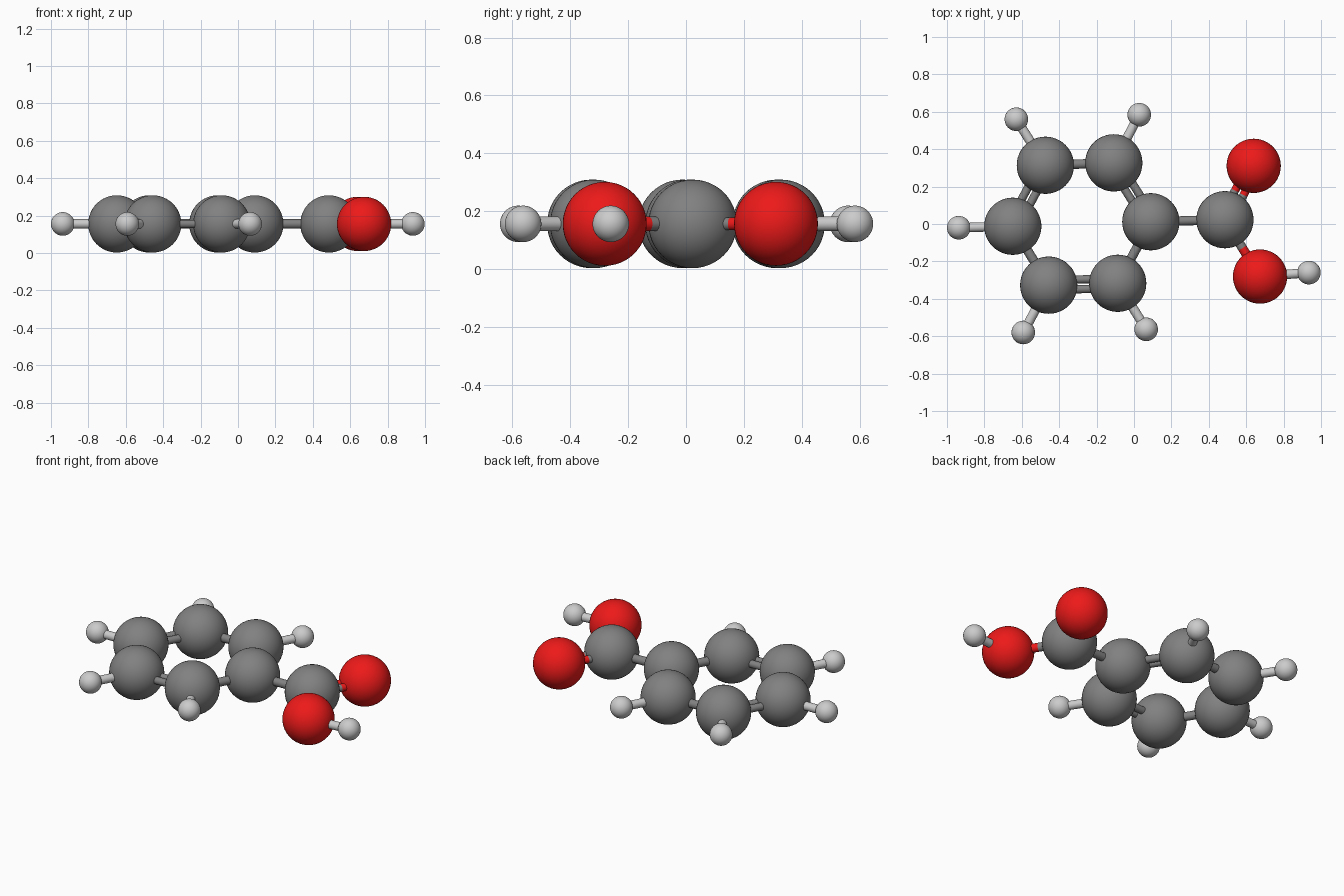
import bpy
from mathutils import Vector

if "Cube" in bpy.data.objects:
    bpy.data.objects.remove(bpy.data.objects["Cube"])

Z = 0.156  # height of the molecular plane


def material(name, rgb):
    m = bpy.data.materials.new(name)
    m.diffuse_color = (*rgb, 1)
    m.use_nodes = True
    m.node_tree.nodes["Principled BSDF"].inputs["Base Color"].default_value = m.diffuse_color
    return m


MATS = {"C": material("dark_grey", (0.22, 0.22, 0.22)),
        "O": material("red", (0.85, 0.01, 0.01)),
        "H": material("light_grey", (0.55, 0.55, 0.55))}
RADIUS = {"C": 0.153, "O": 0.145, "H": 0.063}
LABEL = {"C": "carbon", "O": "oxygen", "H": "hydrogen"}

# Atom centres: key -> element, x, y
ATOMS = {
    "ring_ipso": ("C", 0.09, 0.012),
    "ring_ortho_back": ("C", -0.108, 0.327),
    "ring_meta_back": ("C", -0.474, 0.314),
    "ring_para": ("C", -0.648, -0.012),
    "ring_meta_front": ("C", -0.456, -0.327),
    "ring_ortho_front": ("C", -0.087, -0.317),
    "acid": ("C", 0.486, 0.023),
    "carbonyl": ("O", 0.64, 0.311),
    "hydroxyl": ("O", 0.674, -0.281),
    "meta_back": ("H", -0.629, 0.560),
    "ortho_back": ("H", 0.028, 0.584),
    "para": ("H", -0.937, -0.020),
    "meta_front": ("H", -0.592, -0.580),
    "ortho_front": ("H", 0.065, -0.563),
    "acid_h": ("H", 0.935, -0.260),
}

# Bonds: atom, atom, order
BONDS = [
    ("ring_ipso", "ring_ortho_back", 2), ("ring_ortho_back", "ring_meta_back", 1),
    ("ring_meta_back", "ring_para", 2), ("ring_para", "ring_meta_front", 1),
    ("ring_meta_front", "ring_ortho_front", 2), ("ring_ortho_front", "ring_ipso", 1),
    ("ring_ipso", "acid", 1), ("acid", "carbonyl", 2), ("acid", "hydroxyl", 1),
    ("hydroxyl", "acid_h", 1), ("ring_meta_back", "meta_back", 1),
    ("ring_ortho_back", "ortho_back", 1), ("ring_para", "para", 1),
    ("ring_meta_front", "meta_front", 1), ("ring_ortho_front", "ortho_front", 1),
]


def finish(name, mat):
    ob = bpy.context.object
    ob.name = name
    ob.data.materials.append(mat)
    bpy.ops.object.shade_smooth_by_angle()


def rod(name, a, b, r, mat):
    d = b - a
    bpy.ops.mesh.primitive_cylinder_add(
        vertices=24, radius=r, depth=d.length, location=(a + b) / 2,
        rotation=d.to_track_quat("Z", "Y").to_euler())
    finish(name, mat)


# Atoms
for key, (el, x, y) in ATOMS.items():
    bpy.ops.mesh.primitive_uv_sphere_add(segments=48, ring_count=24,
                                         radius=RADIUS[el], location=(x, y, Z))
    finish(f"{LABEL[el]}_{key}", MATS[el])

# Bonds: each half takes the colour of its own atom, double bonds lie side by side
for ka, kb, order in BONDS:
    ea, eb = ATOMS[ka][0], ATOMS[kb][0]
    a, b = Vector((*ATOMS[ka][1:], Z)), Vector((*ATOMS[kb][1:], Z))
    d = (b - a).normalized()
    side = Vector((-d.y, d.x, 0))
    for off in ((0,) if order == 1 else (-0.026, 0.026)):
        p, q = a + side * off, b + side * off
        mid = (p + q) / 2
        r = 0.025 if order == 1 else 0.022
        if ea == eb:
            rod(f"bond_{ka}_{kb}", p, q, r, MATS[ea])
        else:
            rod(f"bond_{ka}_{kb}_inner", p, mid, r, MATS[ea])
            rod(f"bond_{ka}_{kb}_outer", mid, q, r, MATS[eb])
